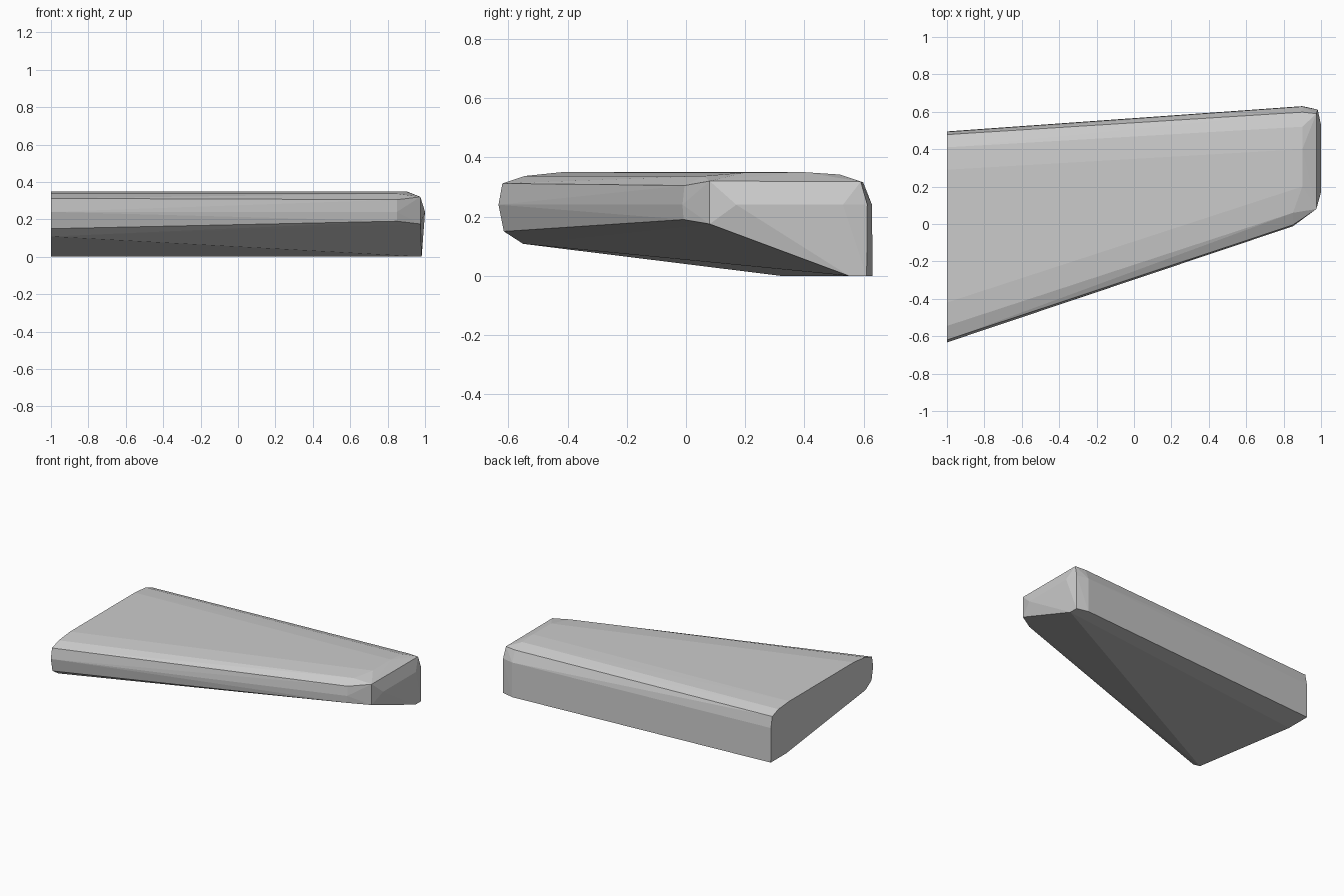
import bpy, bmesh

cube = bpy.data.objects.get("Cube")
if cube:
    bpy.data.objects.remove(cube, do_unlink=True)

# One plain grey for the whole block
grey = bpy.data.materials.new("plain_grey")
grey.use_nodes = True
colour = (0.6, 0.6, 0.6, 1)
grey.diffuse_color = colour
grey.node_tree.nodes["Principled BSDF"].inputs["Base Color"].default_value = colour

# Cross-sections along x, each a list of (y, z)
sections = {
    # wide flat end
    -1.0: [(0.495, 0), (0.32, 0), (-0.55, 0.108), (-0.615, 0.15), (-0.633, 0.24),
           (-0.62, 0.312), (-0.545, 0.337), (-0.42, 0.35), (0.29, 0.35),
           (0.41, 0.34), (0.478, 0.315), (0.493, 0.24)],
    # front corner of the narrow end
    0.85: [(-0.008, 0.19), (-0.012, 0.24), (-0.005, 0.305), (0.06, 0.337)],
    # rim where the top rolls over
    0.9: [(0.2, 0.349), (0.52, 0.342), (0.4, 0.35), (0.598, 0.316),
          (0.628, 0.24), (0.63, 0)],
    # border of the narrow end face
    0.975: [(0.08, 0.175), (0.08, 0.32), (0.59, 0.318)],
    0.982: [(0.55, 0), (0.61, 0), (0.612, 0.24)],
    # slight bulge of the narrow end face
    1.0: [(0.17, 0.24), (0.53, 0.24)],
}

# Stretch a faceted skin over the sections
bm = bmesh.new()
for x, profile in sections.items():
    for y, z in profile:
        bm.verts.new((x, y, z))
hull = bmesh.ops.convex_hull(bm, input=bm.verts)
unused = {v for v in hull["geom_interior"] if isinstance(v, bmesh.types.BMVert)}
bmesh.ops.delete(bm, geom=list(unused), context='VERTS')
bmesh.ops.dissolve_limit(bm, angle_limit=0.01, verts=bm.verts, edges=bm.edges)
bmesh.ops.recalc_face_normals(bm, faces=bm.faces)

mesh = bpy.data.meshes.new("tapered_block")
bm.to_mesh(mesh)
bm.free()
mesh.materials.append(grey)
block = bpy.data.objects.new("tapered_block", mesh)
bpy.context.collection.objects.link(block)
